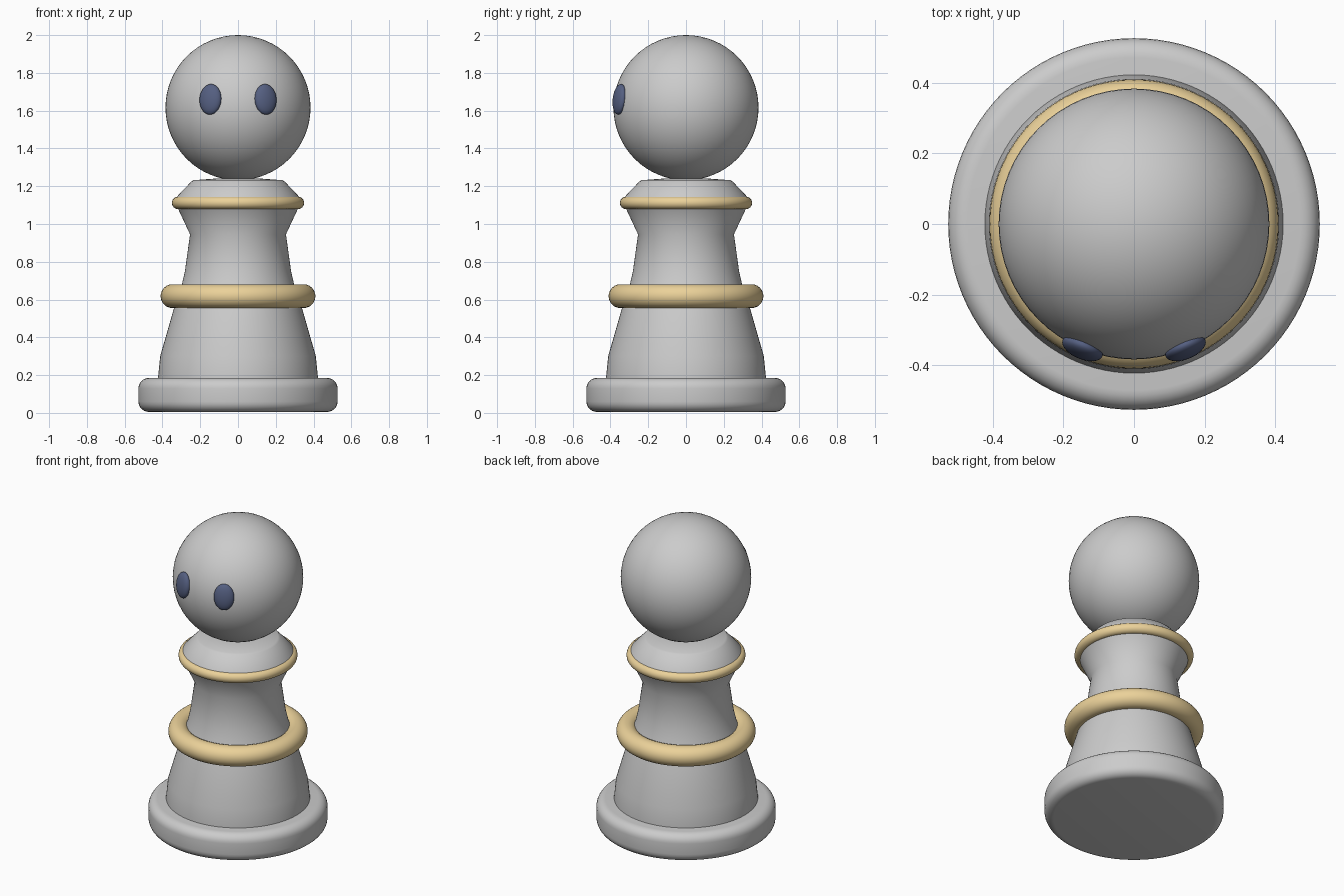
import bpy, math

if "Cube" in bpy.data.objects:
    bpy.data.objects.remove(bpy.data.objects["Cube"])


def paint(obj, name, color):
    mat = bpy.data.materials.get(name) or bpy.data.materials.new(name)
    mat.diffuse_color = color
    mat.use_nodes = True
    mat.node_tree.nodes["Principled BSDF"].inputs["Base Color"].default_value = mat.diffuse_color
    obj.data.materials.append(mat)


def finish(obj, name, angle=40):
    obj.name = name
    bpy.ops.object.shade_smooth_by_angle(angle=math.radians(angle))
    return obj


def lathe(name, profile, steps=96):
    """Spin an (r, z) profile, whose ends lie on the axis, around z."""
    verts, faces, rings = [], [], []
    for r, z in profile:
        n = 1 if r == 0 else steps
        rings.append([len(verts) + i for i in range(n)])
        verts += [(r * math.cos(math.tau * i / steps), r * math.sin(math.tau * i / steps), z)
                  for i in range(n)]
    for a, b in zip(rings, rings[1:]):
        for i in range(steps):
            j = (i + 1) % steps
            quad = [a[i % len(a)], a[j % len(a)], b[j % len(b)], b[i % len(b)]]
            faces.append(list(dict.fromkeys(quad)))
    mesh = bpy.data.meshes.new(name)
    mesh.from_pydata(verts, [], faces)
    obj = bpy.data.objects.new(name, mesh)
    bpy.context.collection.objects.link(obj)
    bpy.ops.object.select_all(action='DESELECT')
    bpy.context.view_layer.objects.active = obj
    obj.select_set(True)
    return finish(obj, name)


def ring(name, major, minor, z):
    bpy.ops.mesh.primitive_torus_add(major_radius=major, minor_radius=minor, location=(0, 0, z),
                                     major_segments=96, minor_segments=24)
    obj = finish(bpy.context.object, name)
    paint(obj, "gold", (0.83, 0.64, 0.32, 1))


def ellipsoid(name, loc, scale, rot=(0, 0, 0)):
    bpy.ops.mesh.primitive_uv_sphere_add(segments=64, ring_count=32, radius=1,
                                         location=loc, rotation=rot)
    bpy.context.object.scale = scale
    return finish(bpy.context.object, name)


# Foot disc with rounded rims
R, H, C = 0.527, 0.185, 0.055
arc = [math.radians(a) for a in range(0, 91, 15)]
foot = [(0, 0.005)]
foot += [(R - C + C * math.sin(a), 0.005 + C - C * math.cos(a)) for a in arc]
foot += [(R - C + C * math.cos(a), H - C + C * math.sin(a)) for a in arc]
lathe("foot", foot + [(0, H)])

# Turned body with waist and sloping shoulder
lathe("body", [(0, 0.15), (0.424, 0.15), (0.423, 0.19), (0.412, 0.30), (0.339, 0.555),
               (0.297, 0.68), (0.281, 0.75), (0.254, 0.945), (0.317, 1.08), (0.335, 1.112),
               (0.328, 1.14), (0.247, 1.225), (0.235, 1.232), (0.10, 1.242), (0, 1.242)])

# Gold rings
ring("waist_ring", 0.347, 0.063, 0.618)
ring("collar_ring", 0.317, 0.033, 1.112)

# Head
ellipsoid("head", (0, 0, 1.616), (0.384, 0.384, 0.384))

# Eyes lying on the head surface
for side, label in ((-1, "left"), (1, "right")):
    eye = ellipsoid("eye_" + label, (0.146 * side, -0.352, 1.66), (0.061, 0.03, 0.081),
                    (math.radians(-6.5), 0, math.radians(22.5 * side)))
    paint(eye, "navy", (0.09, 0.115, 0.22, 1))
